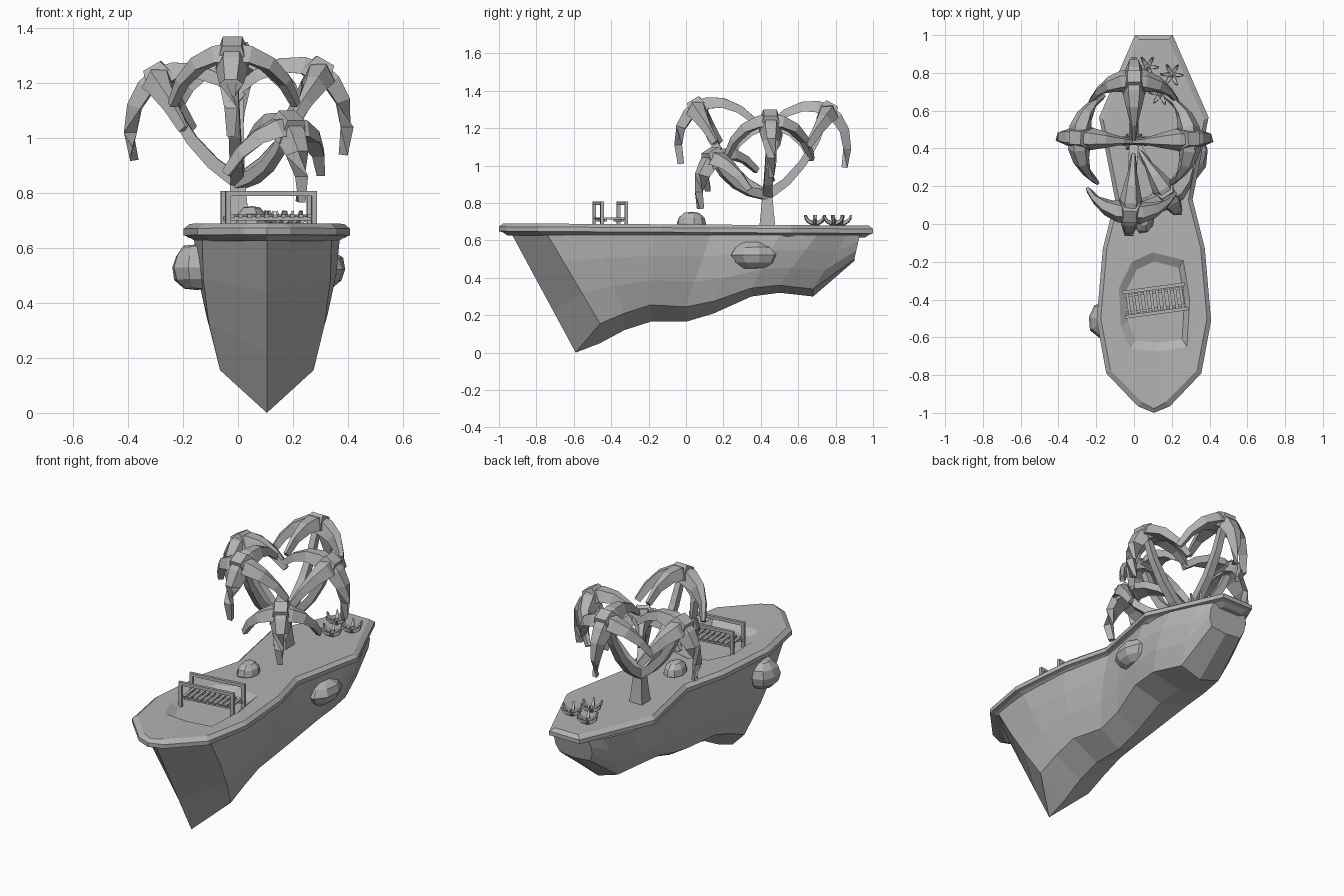
import bpy, bmesh, math, random
from mathutils import Vector, Matrix

if "Cube" in bpy.data.objects:
    bpy.data.objects.remove(bpy.data.objects["Cube"])

random.seed(4)
CX = 0.105  # hull centre line
grey = bpy.data.materials.new("plain grey")
grey.diffuse_color = (0.45, 0.45, 0.45, 1)
grey.use_nodes = True
grey.node_tree.nodes["Principled BSDF"].inputs["Base Color"].default_value = grey.diffuse_color


def finish(name, bm):
    bmesh.ops.remove_doubles(bm, verts=bm.verts, dist=0.0005)
    bmesh.ops.recalc_face_normals(bm, faces=bm.faces)
    me = bpy.data.meshes.new(name)
    bm.to_mesh(me)
    bm.free()
    me.materials.append(grey)
    ob = bpy.data.objects.new(name, me)
    bpy.context.collection.objects.link(ob)
    return ob


def skin(bm, rings, cap=True):
    """Join rings of points with quads and close both ends."""
    rows = [[bm.verts.new(p) for p in r] for r in rings]
    n = len(rows[0])
    for a, b in zip(rows, rows[1:]):
        for i in range(n):
            j = (i + 1) % n
            bm.faces.new((a[i], a[j], b[j], b[i]))
    if cap:
        bm.faces.new(rows[0])
        bm.faces.new(rows[-1])
    return rows


def sweep(bm, pts, section):
    """Sweep section(t) -> [(side, up)] along the points."""
    pts = [Vector(p) for p in pts]
    rings = []
    for i, p in enumerate(pts):
        d = (pts[min(i + 1, len(pts) - 1)] - pts[max(i - 1, 0)]).normalized()
        side = d.cross(Vector((0, 0, 1)))
        if side.length < 0.05:
            side = Vector((1, 0, 0))
        side.normalize()
        up = side.cross(d)
        rings.append([p + side * a + up * b for a, b in section(i / (len(pts) - 1))])
    skin(bm, rings)


def tube(r0, r1, n):
    def sec(t):
        r = r0 + (r1 - r0) * t
        return [(r * math.cos(math.tau * (k + .5) / n), r * math.sin(math.tau * (k + .5) / n)) for k in range(n)]
    return sec


# hull: stations of top y, bottom y, keel z, chine z, top half width, chine half width
stations = [(-.93, -.59, 0, 0, 0, 0), (-.74, -.46, .05, .155, .235, .17),
            (-.49, -.33, .12, .21, .265, .17), (-.17, -.19, .165, .255, .245, .165),
            (.13, 0, .165, .245, .185, .13), (.3, .15, .21, .275, .215, .14),
            (.5, .35, .30, .345, .255, .18), (.7, .5, .32, .36, .23, .18),
            (.86, .68, .30, .34, .155, .13), (.93, .9, .49, .5, .11, .1)]
bm = bmesh.new()
rings = []
for yt, yb, kz, cz, wt, wc in stations:
    half = []
    for t in (0, .35, .7, 1):
        w = wc + (wt - wc) * t + (.02 if wt else 0) * math.sin(math.pi * t)
        half.append((w, yb + (yt - yb) * t, cz + (.63 - cz) * t))
    rings.append([(CX + w, y, z) for w, y, z in reversed(half)] + [(CX, yb, kz)] +
                 [(CX - w, y, z) for w, y, z in half])
rows = [[bm.verts.new(p) for p in r] for r in rings]
for a, b in zip(rows, rows[1:]):
    for i in range(len(a) - 1):
        bm.faces.new((a[i], a[i + 1], b[i + 1], b[i]))
bm.faces.new(rows[-1])
finish("hull", bm)

# deck slab with bevelled rim and a sunken pool
outline = [(1, .1), (.565, .29), (.13, .205), (-.13, .27), (-.51, .303), (-.79, .252), (-.965, .085), (-1, 0)]
loop = [(w, y) for y, w in outline] + [(-w, y) for y, w in reversed(outline[:-1])]


def rim(d, z):
    """One inset loop of the deck edge; the bow stands a little higher than the stern."""
    return [(CX + w - math.copysign(min(d, abs(w)), w), y * (1 - d), z - .006 * y) for w, y in loop]


pool = [(-.01, -.2), (.1, -.15), (.26, -.19), (.295, -.4), (.28, -.65), (.13, -.675),
        (-.02, -.66), (-.07, -.54), (-.08, -.34)]
bm = bmesh.new()
rows = skin(bm, [rim(.045, .62), rim(.02, .637), rim(0, .643), rim(0, .667), rim(.022, .685)], cap=False)
bm.faces.new(rows[0])
c = Vector((.14, -.42))
inner = [(c + (Vector(p) - c) * .82) for p in pool]
prow = skin(bm, [[(x, y, .686) for x, y in pool], [(p.x, p.y, .66) for p in inner]], cap=False)
bm.faces.new(prow[1])
edges = [bm.edges.get((r[i], r[i - 1])) for r in (rows[-1], prow[0]) for i in range(len(r))]
bmesh.ops.triangle_fill(bm, edges=edges, use_beauty=True)
finish("deck", bm)


# boulders on deck and hull sides
def rock(name, loc, size):
    bm = bmesh.new()
    bmesh.ops.create_uvsphere(bm, u_segments=9, v_segments=6, radius=1)
    for v in bm.verts:
        v.co *= random.uniform(.97, 1.08)
        v.co = Vector(loc) + Vector([a * b for a, b in zip(v.co, size)])
    finish(name, bm)


rock("deck_rock", (.05, .03, .69), (.058, .078, .063))
rock("left_rock", (-.15, -.51, .53), (.09, .1, .085))
rock("right_rock", (.3, .37, .522), (.09, .128, .08))

# foot bridge, built along x then turned
bm = bmesh.new()


def box(x0, x1, y0, y1, z0, z1):
    m = Matrix.Translation(((x0 + x1) / 2, (y0 + y1) / 2, (z0 + z1) / 2)) @ Matrix.Diagonal((x1 - x0, y1 - y0, z1 - z0, 1))
    bmesh.ops.create_cube(bm, size=1, matrix=m)


for s in (-.065, .065):
    box(-.168, .168, s - .009, s + .009, .79, .808)
    for x in (-.158, .158):
        box(x - .01, x + .01, s - .009, s + .009, .66, .795)
for s in (-.045, .045):
    box(-.16, .16, s - .007, s + .007, .7, .714)
for k in range(10):
    x = -.142 + .0315 * k
    box(x - .008, x + .008, -.064, .064, .712, .722)
turn = Matrix.Translation((.112, -.405, 0)) @ Matrix.Rotation(math.radians(7.7), 4, 'Z')
bmesh.ops.transform(bm, matrix=turn, verts=bm.verts)
finish("bridge", bm)

# palm trunk
bm = bmesh.new()
sweep(bm, [(0, .435, .66), (0, .435, .76), (0, .435, .87)], tube(.062, .034, 4))
finish("palm_trunk", bm)


# palm crowns on curved branches
def leaf(t):
    w = .5 * (.1 + .04 * math.sin(math.pi * min(1, t * 1.6)) - .07 * t)
    h = .036 - .02 * t
    return [(-w, -h), (w, -h), (w * .5, h), (-w * .5, h)]


root = Vector((0, .435, .84))
# name, head position, size
crowns = [("left", (-.285, .455, 1.215), 1), ("right", (.29, .45, 1.235), 1), ("front", (-.02, .065, 1.305), 1),
          ("back", (.0, .755, 1.285), 1), ("low", (.18, .15, 1.035), .9)]
tilt = math.radians(30)
for name, pos, size in crowns:
    head = Vector(pos)
    out = Vector((head.x - root.x, head.y - root.y, 0))
    ctrl = root + out * .68 + Vector((0, 0, .12 if name != "low" else .02))
    bm = bmesh.new()
    path = [root * (1 - t) ** 2 + ctrl * 2 * t * (1 - t) + head * t * t for t in (0, .25, .5, .75, 1)]
    sweep(bm, path, tube(.036, .024, 4))
    finish(name + "_branch", bm)
    o = out.normalized()
    lean = Matrix.Rotation(tilt, 3, Vector((0, 0, 1)).cross(o))
    bm = bmesh.new()
    for k in range(4):
        d = Matrix.Rotation(math.pi / 2 * k, 3, 'Z') @ o
        pts = [head + lean @ (d * r + Vector((0, 0, z))) * size for r, z in
               ((-.02, .01), (.06, 0), (.13, -.04), (.19, -.115), (.228, -.21))]
        sweep(bm, pts, leaf)
    # crown knob
    bmesh.ops.create_cone(bm, cap_ends=True, segments=4, radius1=.085, radius2=.05, depth=.085,
                          matrix=Matrix.Translation(head) @ lean.to_4x4() @ Matrix.Translation((0, 0, .012))
                          @ Matrix.Rotation(math.atan2(o.y, o.x) + math.pi / 4, 4, 'Z'))
    finish(name + "_crown", bm)

# spiky plants at the stern
for i, (x, y) in enumerate(((.07, .83), (.2, .79), (.14, .69))):
    bm = bmesh.new()
    bmesh.ops.create_icosphere(bm, subdivisions=1, radius=.024, matrix=Matrix.Translation((x, y, .69)))
    for k in range(6):
        a = math.tau * k / 6 + i
        pts = [(x + r * math.cos(a), y + r * math.sin(a), z) for r, z in ((.01, .69), (.04, .702), (.054, .716), (.06, .735))]
        sweep(bm, pts, tube(.015, .005, 4))
    finish("spiky_plant_%d" % (i + 1), bm)
